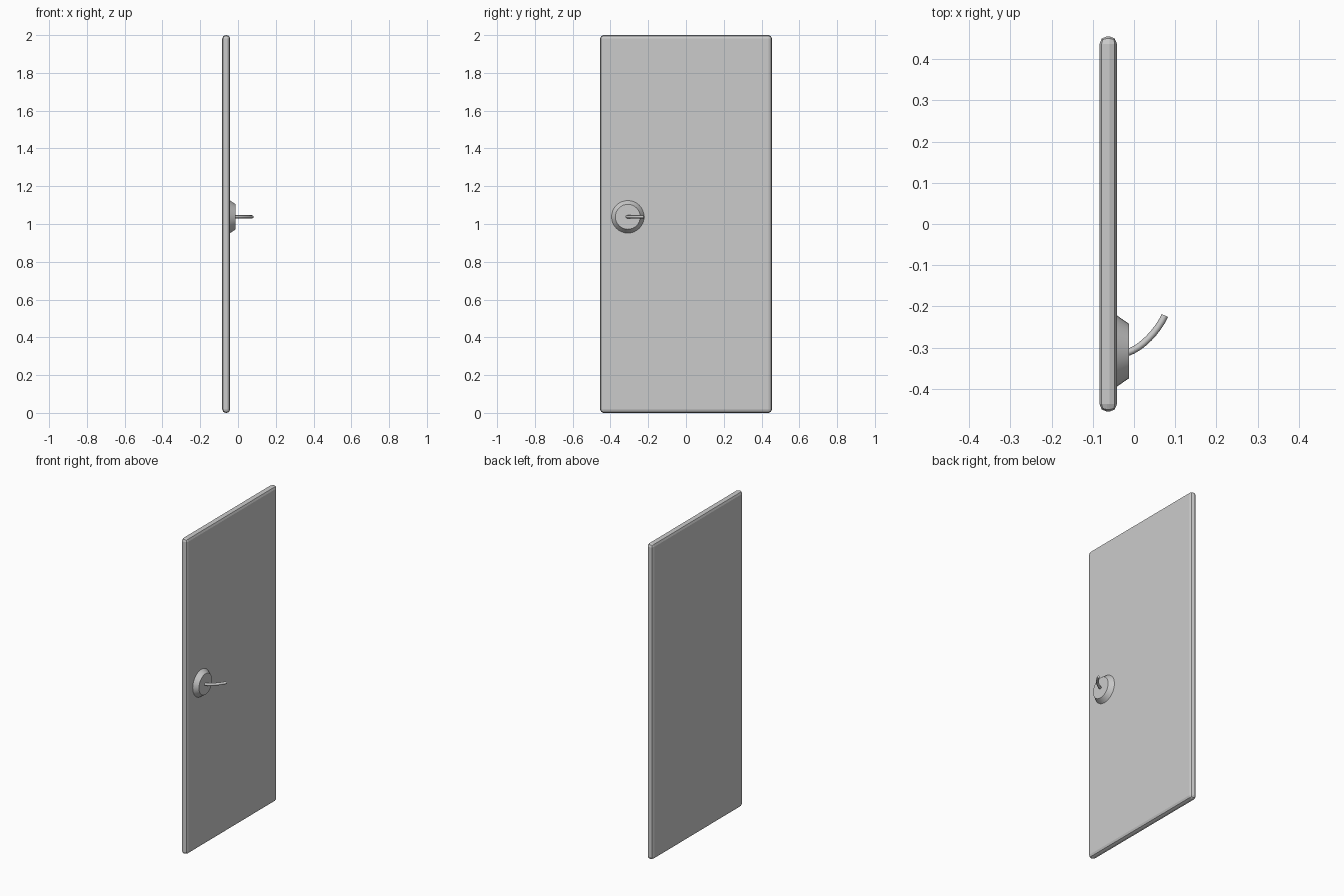
import bpy, math
from mathutils import Vector

if "Cube" in bpy.data.objects:
    bpy.data.objects.remove(bpy.data.objects["Cube"])

KNOB_Y, KNOB_Z = -0.308, 1.038
FACE_X = -0.042

# Door slab with rounded edges
bpy.ops.mesh.primitive_cube_add(size=1, location=(-0.0625, 0, 1))
door = bpy.context.object
door.name = "door_panel"
door.scale = (0.042, 0.91, 2.0)
bpy.ops.object.transform_apply(location=False, rotation=False, scale=True)
bevel = door.modifiers.new("edge_round", 'BEVEL')
bevel.width = 0.018
bevel.segments = 2

# Tapered round plate behind the handle
bpy.ops.mesh.primitive_cone_add(vertices=32, radius1=0.088, radius2=0.066, depth=0.032,
                                location=(FACE_X + 0.014, KNOB_Y, KNOB_Z),
                                rotation=(0, math.pi / 2, 0))
plate = bpy.context.object
plate.name = "handle_plate"
bpy.ops.object.shade_smooth_by_angle(angle=math.radians(30))

# Curved lever handle
curve = bpy.data.curves.new("lever_handle", 'CURVE')
curve.dimensions = '3D'
curve.bevel_depth = 0.0085
curve.bevel_resolution = 2
curve.resolution_u = 8
curve.use_fill_caps = True
spline = curve.splines.new('BEZIER')
spline.bezier_points.add(1)
path = [((-0.016, -0.312), (0.036, 0.012)), ((0.075, -0.222), (0.018, 0.038))]
for point, (pos, tangent) in zip(spline.bezier_points, path):
    co = Vector((pos[0], pos[1], KNOB_Z))
    t = Vector((tangent[0], tangent[1], 0))
    point.handle_left_type = point.handle_right_type = 'FREE'
    point.co, point.handle_left, point.handle_right = co, co - t, co + t
lever = bpy.data.objects.new("lever_handle", curve)
bpy.context.collection.objects.link(lever)
